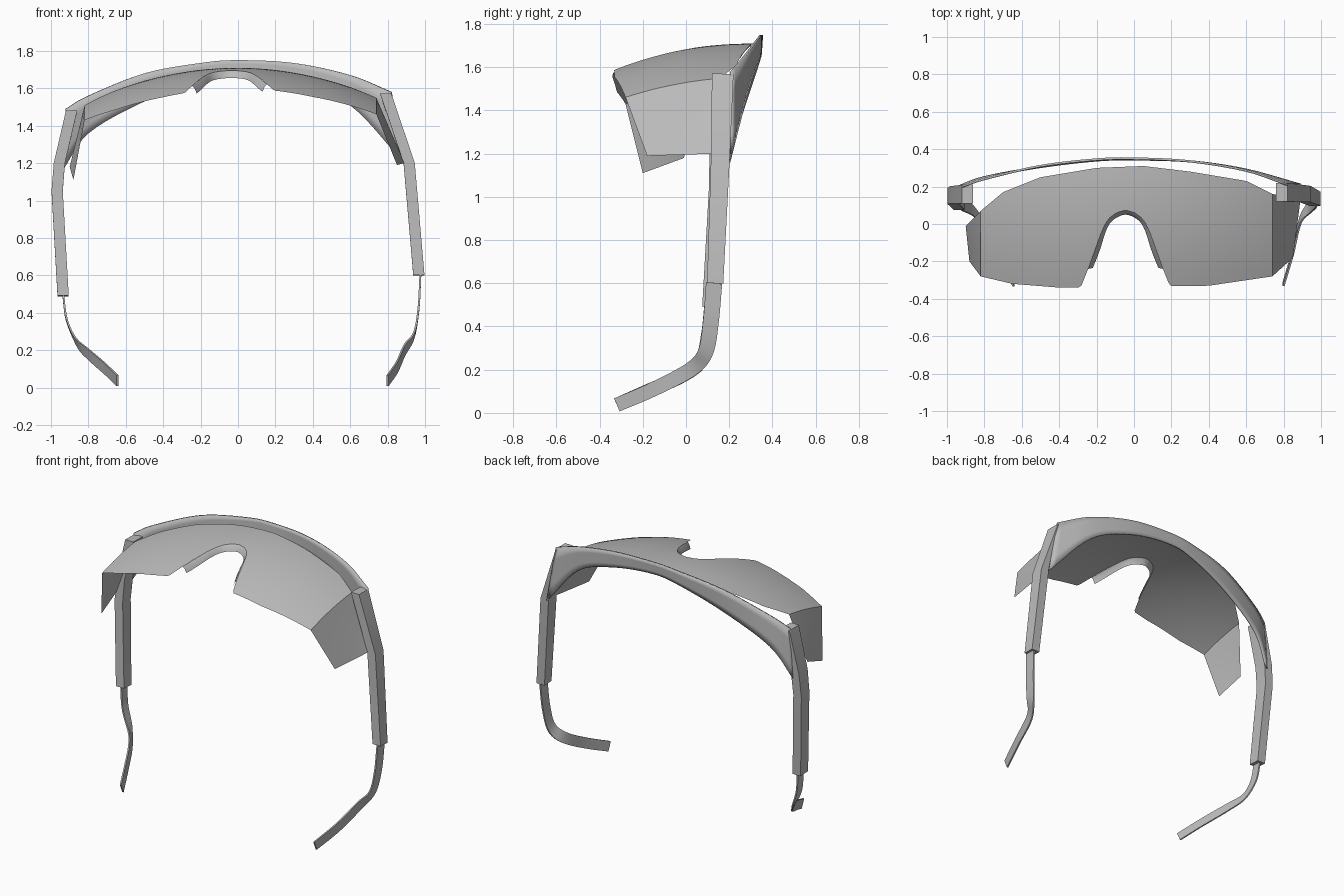
import bpy, bmesh, math
from mathutils import Vector

if "Cube" in bpy.data.objects:
    bpy.data.objects.remove(bpy.data.objects["Cube"])

grey = bpy.data.materials.new("plain_grey")
grey.use_nodes = True
COLOUR = (0.5, 0.5, 0.5, 1)
grey.diffuse_color = COLOUR
grey.node_tree.nodes["Principled BSDF"].inputs["Base Color"].default_value = COLOUR


def finish(bm, name, angle=30, thickness=0):
    bmesh.ops.recalc_face_normals(bm, faces=bm.faces)
    mesh = bpy.data.meshes.new(name)
    bm.to_mesh(mesh)
    bm.free()
    obj = bpy.data.objects.new(name, mesh)
    bpy.context.collection.objects.link(obj)
    mesh.materials.append(grey)
    if thickness:
        mod = obj.modifiers.new("thickness", "SOLIDIFY")
        mod.thickness = thickness
        mod.offset = 0
    bpy.ops.object.select_all(action="DESELECT")
    obj.select_set(True)
    bpy.context.view_layer.objects.active = obj
    bpy.ops.object.shade_smooth_by_angle(angle=math.radians(angle))
    return obj


def skin(bm, rows, closed=False):
    """Bridge equal-length rows of points with quads."""
    verts = [[bm.verts.new(p) for p in row] for row in rows]
    for a, b in zip(verts, verts[1:]):
        n = len(a)
        for i in range(n if closed else n - 1):
            j = (i + 1) % n
            bm.faces.new((a[i], a[j], b[j], b[i]))
    return verts


def smooth_path(points, steps=6):
    """Catmull-Rom curve through the points."""
    p = [Vector(q) for q in points]
    p = [2 * p[0] - p[1]] + p + [2 * p[-1] - p[-2]]
    out = []
    for a, b, c, d in zip(p, p[1:], p[2:], p[3:]):
        for s in range(steps):
            t = s / steps
            out.append(0.5 * (2 * b + (c - a) * t + (2 * a - 5 * b + 4 * c - d) * t * t
                              + (3 * b - a - 3 * c + d) * t ** 3))
    return out + [p[-2]]


def interp(table, x):
    for (x0, y0), (x1, y1) in zip(table, table[1:]):
        if x <= x1:
            return y0 + (y1 - y0) * max(0, (x - x0) / (x1 - x0))
    return table[-1][1]


def sweep(name, path, width, depths):
    """Box section: width along x, depth across the path in the side plane."""
    bm = bmesh.new()
    rings = []
    last = len(path) - 1
    for i, p in enumerate(path):
        t = path[min(i + 1, last)] - path[max(i - 1, 0)]
        across = Vector((0, -t.z, t.y)).normalized()
        d = across * (depths[0] + (depths[1] - depths[0]) * i / last) / 2
        w = Vector((width / 2, 0, 0))
        rings.append([p - w - d, p + w - d, p + w + d, p - w + d])
    ends = skin(bm, rings, closed=True)
    bm.faces.new(ends[0])
    bm.faces.new(ends[-1])
    return finish(bm, name)


# Lens: a shallow domed sheet with an arched nose notch
NOTCH_X = -0.045
NOTCH = [(0, .075), (.05, .06), (.09, .03), (.12, -.02), (.15, -.1), (.2, -.24), (.24, -.34)]
BACK = [(-.82, .07), (-.7, .17), (-.5, .25), (-.2, .3), (.05, .31), (.3, .28), (.6, .23), (.74, .16)]
FRONT = [(-.82, -.28), (-.65, -.32), (-.4, -.34), (.4, -.33), (.74, -.28)]


def lens_z(x, y):
    return 1.71 - .28 * (x + .04) ** 2 + .02 * x - .11 * ((.3 - y) / .63) ** 2


def lens_column(x, rows=12):
    low = interp(FRONT, x)
    d = abs(x - NOTCH_X)
    if d < .24:
        low = max(low, interp(NOTCH, d))
    high = interp(BACK, x)
    ys = [low + (high - low) * r / rows for r in range(rows + 1)]
    return [Vector((x, y, lens_z(x, y))) for y in ys]


bm = bmesh.new()
columns = [lens_column(-.82 + 1.56 * i / 104) for i in range(105)]
skin(bm, columns)

# Side shields folded down from both lens ends
for fold, front_low, back_low in (
        (columns[-1], (.85, -.18, 1.19), (.89, .13, 1.2)),
        (columns[0], (-.88, -.2, 1.11), (-.9, -.01, 1.18))):
    a, b = Vector(front_low), Vector(back_low)
    n = len(fold) - 1
    hem = [a.lerp(b, i / n) for i in range(n + 1)]
    skin(bm, [[p.lerp(q, s / 4) for p, q in zip(fold, hem)] for s in range(5)])
bmesh.ops.remove_doubles(bm, verts=bm.verts, dist=.0005)
finish(bm, "lens", angle=25)

# Nose flange lining the notch
arch = [(-d, y) for d, y in reversed(NOTCH[:-1])] + NOTCH[1:-1]
rim = smooth_path([(NOTCH_X + d, y, lens_z(NOTCH_X + d, y)) for d, y in arch], 4)
centre = Vector((NOTCH_X, -.2, 0))
lip = []
for p in rim:
    inward = (centre - p)
    inward.z = 0
    lip.append(p + inward.normalized() * .025 + Vector((0, 0, -.04)))
bm = bmesh.new()
skin(bm, [rim, [p.lerp(q, .5) + Vector((0, 0, .008)) for p, q in zip(rim, lip)], lip])
finish(bm, "nose_flange", angle=60)

# Brow frame: a band that widens into a wedge at each corner
upper = smooth_path([(-.92, .2, 1.49), (-.8, .24, 1.56), (-.5, .31, 1.68), (-.2, .345, 1.735),
                     (0, .35, 1.75), (.3, .335, 1.735), (.6, .285, 1.67), (.82, .21, 1.58)])
lower = smooth_path([(-.94, .2, 1.16), (-.8, .25, 1.36), (-.5, .305, 1.53), (-.2, .34, 1.64),
                     (0, .345, 1.67), (.3, .335, 1.63), (.6, .29, 1.51), (.89, .21, 1.2)])
bm = bmesh.new()
skin(bm, [[p.lerp(q, s / 4) for p, q in zip(upper, lower)] for s in range(5)])
finish(bm, "brow_frame", angle=40, thickness=.012)

# Temple arms
left_arm = [(.79, .17, 1.57), (.915, .16, 1.2), (.967, .135, .6)]
right_arm = [(-.89, .16, 1.48), (-.955, .155, 1.2), (-.967, .15, 1.05), (-.935, .115, .49)]
sweep("left_temple_arm", [Vector(p) for p in left_arm], .06, (.1, .075))
sweep("right_temple_arm", [Vector(p) for p in right_arm], .06, (.1, .08))

# Thin curved ear tips
left_tip = [(.975, .13, .6), (.965, .115, .42), (.94, .09, .28),
            (.89, .02, .2), (.85, -.15, .11), (.8, -.32, .037)]
right_tip = [(-.935, .115, .5), (-.915, .1, .36), (-.86, .07, .24),
             (-.79, -.02, .17), (-.71, -.18, .1), (-.645, -.32, .037)]
sweep("left_ear_tip", smooth_path(left_tip), .01, (.075, .065))
sweep("right_ear_tip", smooth_path(right_tip), .01, (.06, .065))
